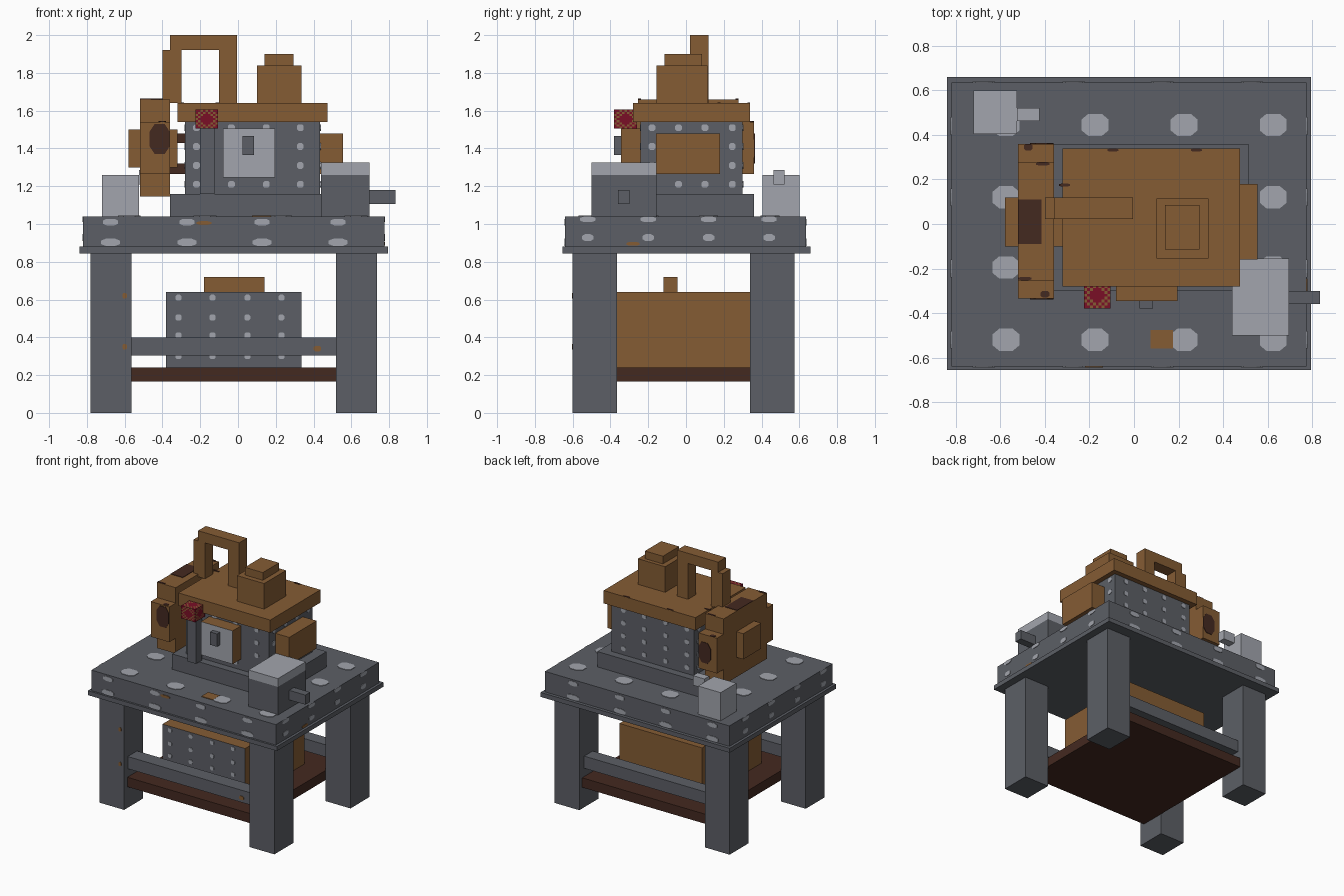
import bpy, bmesh, math
from mathutils import Vector

if "Cube" in bpy.data.objects:
    bpy.data.objects.remove(bpy.data.objects["Cube"])

# Flat colours (sRGB converted to linear)
def mat(name, rgb):
    m = bpy.data.materials.new(name)
    lin = [((c / 255 + 0.055) / 1.055) ** 2.4 for c in rgb]
    m.diffuse_color = (*lin, 1)
    m.use_nodes = True
    m.node_tree.nodes["Principled BSDF"].inputs["Base Color"].default_value = m.diffuse_color
    return m

GREY = mat("iron grey", (92, 95, 102))
LIGHT = mat("light steel", (162, 165, 173))
BROWN = mat("copper brown", (133, 92, 52))
DARK = mat("dark brown", (68, 41, 32))
RED = mat("valve red", (122, 15, 38))


def finish(bm, name, *mats):
    me = bpy.data.meshes.new(name)
    bm.to_mesh(me)
    bm.free()
    for m in mats:
        me.materials.append(m)
    ob = bpy.data.objects.new(name, me)
    bpy.context.collection.objects.link(ob)
    return ob


def box(name, x, y, z, m, front=None):
    """Box from (min, max) ranges; optional second material on the front face."""
    bm = bmesh.new()
    bmesh.ops.create_cube(bm, size=1)
    for v in bm.verts:
        v.co = Vector([r[0] + (c + 0.5) * (r[1] - r[0]) for r, c in zip((x, y, z), v.co)])
    bm.normal_update()
    if front:
        for f in bm.faces:
            f.material_index = int(f.normal.y < -0.5)
    return finish(bm, name, m, *([front] if front else []))


def spots(name, axis, sign, level, centres, w, h, m):
    """Thin octagonal plates on a plane; centres are the two other coordinates in order."""
    bm = bmesh.new()
    ring = [(.5, .25), (.25, .5), (-.25, .5), (-.5, .25),
            (-.5, -.25), (-.25, -.5), (.25, -.5), (.5, -.25)]
    for a, b in centres:
        verts = []
        for u, v in ring:
            p = [a + u * w, b + v * h]
            p.insert(axis, level)
            verts.append(bm.verts.new(p))
        f = bm.faces.new(verts)
        off = Vector((0, 0, 0))
        off[axis] = sign * 0.004
        ext = bmesh.ops.extrude_face_region(bm, geom=[f])
        bmesh.ops.translate(bm, vec=off, verts=[g for g in ext["geom"] if isinstance(g, bmesh.types.BMVert)])
    bmesh.ops.recalc_face_normals(bm, faces=bm.faces)
    return finish(bm, name, m)


def grid(us, vs):
    return [(u, v) for u in us for v in vs]


# Workbench
for sx, xr in (("left", (-.78, -.565)), ("right", (.52, .735))):
    for sy, yr in (("front", (-.60, -.365)), ("back", (.34, .575))):
        box(f"{sy}_{sx}_leg", xr, yr, (0, .845), GREY)
box("table_lip", (-.84, .795), (-.655, .66), (.845, .88), GREY)
box("table_slab", (-.82, .775), (-.64, .635), (.88, 1.04), GREY)
box("shelf", (-.565, .52), (-.56, .54), (.165, .24), DARK)
box("front_stretcher", (-.565, .52), (-.555, .0 - .44), (.305, .40), GREY)
box("back_stretcher", (-.565, .52), (.41, .515), (.305, .40), GREY)

# Table spots
tx = (-.575, -.175, .225, .625)
spots("table_top_spots", 2, 1, 1.04, [(x, y) for x, y in grid(tx, (-.52, -.195, .12, .445))
      if abs(x) > .5 or abs(y) > .4], .12, .10, LIGHT)
box("table_top_rust", (.075, .175), (-.56, -.475), (1.04, 1.045), BROWN)
ex = (-.675, -.27, .127, .53)
ey = (-.52, -.2, .12, .44)
for sd, lv, sg in (("front", -.64, -1), ("back", .635, 1)):
    spots(sd + "_edge_upper_spots", 1, sg, lv, grid(ex, (1.01,)), .08, .035, LIGHT)
    spots(sd + "_edge_lower_spots", 1, sg, lv, grid(ex, (.903,)), .10, .038, LIGHT)
for sd, lv, sg in (("left", -.82, -1), ("right", .775, 1)):
    spots(sd + "_edge_upper_spots", 0, sg, lv, grid(ey, (1.025,)), .08, .03, LIGHT)
    spots(sd + "_edge_lower_spots", 0, sg, lv, grid(ey, (.928,)), .06, .036, LIGHT)
spots("front_edge_rust", 1, -1, -.64, [(-.18, 1.005)], .08, .02, BROWN)
spots("right_edge_rust", 0, 1, .775, [(-.28, .895)], .07, .02, BROWN)
spots("leg_rust", 1, -1, -.60, [(-.6, .62), (-.6, .35)], .025, .03, BROWN)
spots("stretcher_rust", 1, -1, -.555, [(.42, .34)], .04, .03, BROWN)

# Crate on the shelf
box("crate", (-.38, .335), (-.39, .345), (.24, .64), BROWN, front=GREY)
box("crate_handle", (-.18, .14), (-.12, -.045), (.64, .72), BROWN)
spots("crate_rivets", 1, -1, -.39, grid((-.315, -.135, .05, .23), (.30, .41, .505, .61)), .032, .032, LIGHT)

# Machine body
box("plinth", (-.36, .515), (-.30, .36), (1.04, 1.16), GREY)
box("machine_body", (-.28, .435), (-.24, .30), (1.16, 1.54), GREY)
box("roof", (-.32, .475), (-.28, .34), (1.54, 1.64), BROWN)
rz = (1.21, 1.31, 1.41, 1.51)
for sd, lv, sg in (("front", -.24, -1), ("back", .30, 1)):
    spots(sd + "_body_rivets", 1, sg, lv, grid((-.22, -.035, .15, .33), rz), .036, .036, LIGHT)
for sd, lv, sg in (("left", -.28, -1), ("right", .435, 1)):
    spots(sd + "_body_rivets", 0, sg, lv, grid((-.18, -.04, .10, .245), rz), .036, .036, LIGHT)
spots("roof_grime", 2, 1, 1.64, [(-.095, .332), (.28, .332), (-.312, .175)], .05, .014, DARK)

# Chimney and pipe arch
box("chimney", (.10, .335), (-.155, .115), (1.64, 1.84), BROWN)
box("chimney_cap", (.14, .295), (-.115, .085), (1.84, 1.90), BROWN)
ay = (.022, .118)
box("arch_left_pipe", (-.40, -.30), ay, (1.64, 1.92), BROWN)
box("arch_right_pipe", (-.10, -.005), ay, (1.64, 1.92), BROWN)
box("arch_top_pipe", (-.36, -.005), ay, (1.92, 2.0), BROWN)

# Flywheel, hub and axles
box("wheel_upright", (-.52, -.36), (-.255, .278), (1.145, 1.66), BROWN)
box("wheel_front_rim", (-.52, -.36), (-.335, -.255), (1.265, 1.54), BROWN)
box("wheel_back_rim", (-.52, -.36), (.278, .36), (1.265, 1.54), BROWN)
box("wheel_hub", (-.58, -.32), (-.10, .12), (1.30, 1.50), BROWN)
for n, zr in (("upper", (1.43, 1.48)), ("lower", (1.265, 1.32))):
    box(n + "_axle", (-.36, -.28), (-.06, .08), zr, DARK)
spots("wheel_front_grime", 1, -1, -.335, [(-.415, 1.45)], .105, .16, DARK)
spots("wheel_back_grime", 1, 1, .36, [(-.415, 1.40)], .105, .16, DARK)
box("wheel_top_grime", (-.52, -.415), (-.09, .11), (1.66, 1.664), DARK)
spots("wheel_edge_grime", 2, 1, 1.66, [(-.41, .27), (-.49, -.245)], .06, .016, DARK)
spots("wheel_rim_grime", 2, 1, 1.54, [(-.475, .345), (-.40, -.315)], .04, .03, DARK)

# Front hatch with handle
box("hatch", (-.08, .195), (-.345, -.24), (1.245, 1.505), BROWN, front=LIGHT)
box("hatch_handle", (.025, .085), (-.38, -.345), (1.365, 1.465), GREY)

# Valve post and speckled valve block
box("valve_post", (-.20, -.125), (-.34, -.265), (1.16, 1.505), GREY)
bm = bmesh.new()
bmesh.ops.create_cube(bm, size=1)
bmesh.ops.subdivide_edges(bm, edges=bm.edges[:], cuts=8, use_grid_fill=True)
for f in bm.faces:
    c = f.calc_center_median()
    uv = [c[i] for i in range(3) if abs(f.normal[i]) < .5]
    i, j = (math.floor((t + .5) * 9) for t in uv)
    r = abs(i - 4) + abs(j - 4)
    f.material_index = int(not (r <= 2 or r >= 7 or (i + j) % 2))
for v in bm.verts:
    v.co = (-.165 + v.co.x * .12, -.32 + v.co.y * .12, 1.555 + v.co.z * .10)
finish(bm, "valve_block", RED, BROWN)

# Side tank
box("side_tank", (.435, .555), (-.16, .18), (1.265, 1.48), BROWN)

# Grinder on the right with crank
box("grinder", (.44, .695), (-.50, -.155), (1.04, 1.26), GREY)
box("grinder_cap", (.44, .695), (-.50, -.155), (1.26, 1.325), LIGHT)
box("grinder_crank", (.695, .835), (-.36, -.30), (1.105, 1.18), GREY)

# Canister at the back left with spout
box("canister", (-.72, -.525), (.405, .60), (1.04, 1.26), LIGHT)
box("canister_spout", (-.525, -.425), (.462, .522), (1.21, 1.285), LIGHT)
